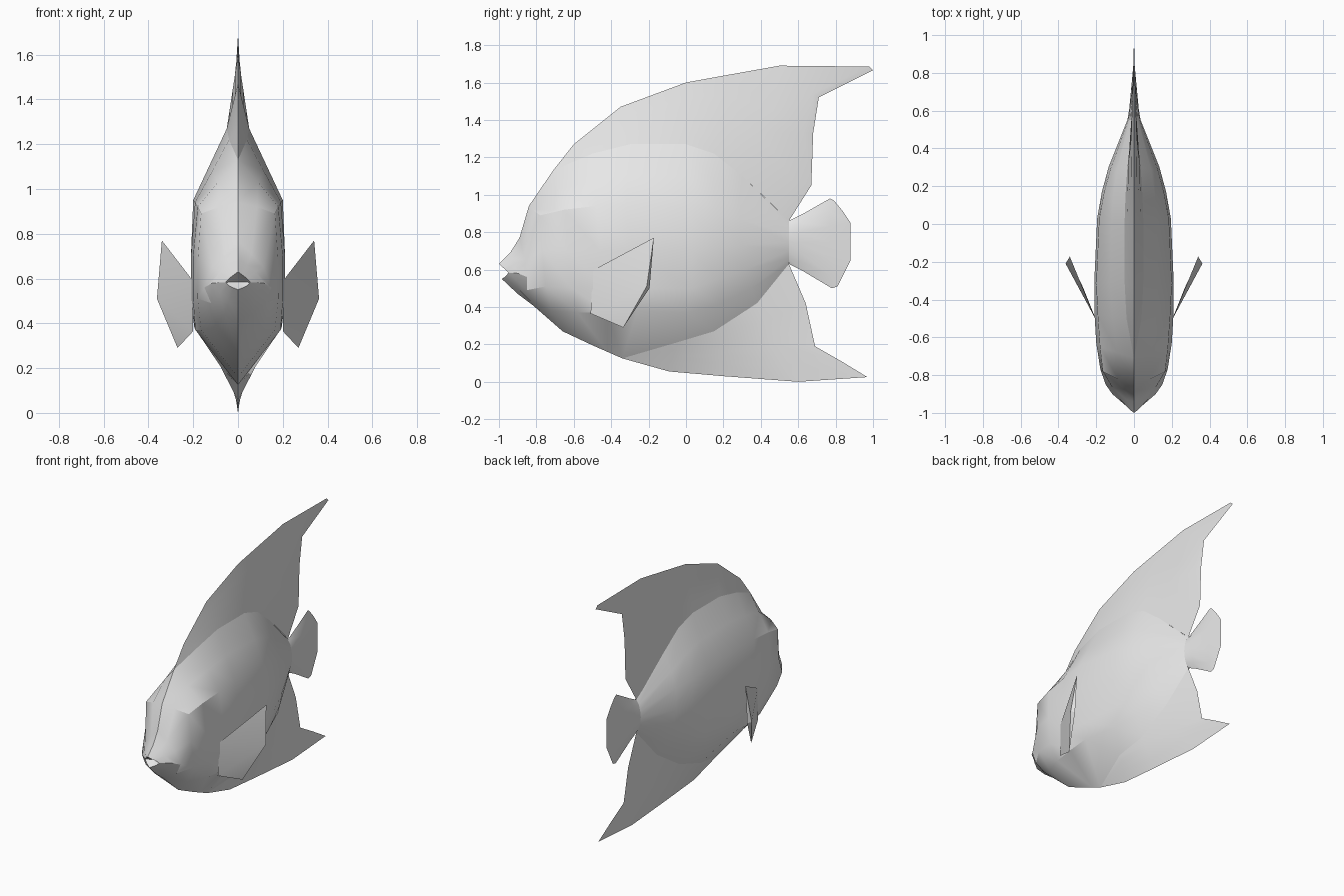
import bpy, bmesh, math
from mathutils import Vector

grey = bpy.data.materials.new("pale_grey")
grey.diffuse_color = (0.8, 0.8, 0.8, 1)


def finish(name, bm):
    """Make a mirrored, shaded object out of its +x half."""
    mesh = bpy.data.meshes.new(name)
    bm.to_mesh(mesh)
    bm.free()
    ob = bpy.data.objects.new(name, mesh)
    bpy.context.collection.objects.link(ob)
    mesh.materials.append(grey)
    bpy.ops.object.select_all(action='DESELECT')
    ob.select_set(True)
    bpy.context.view_layer.objects.active = ob
    mod = ob.modifiers.new("mirror", 'MIRROR')
    mod.merge_threshold = 0.0005
    bpy.ops.object.modifier_apply(modifier=mod.name)
    bpy.ops.object.shade_smooth_by_angle(angle=math.radians(28))
    return ob


def loft(name, columns):
    """Skin columns of points; columns run front to back, points top to bottom."""
    bm = bmesh.new()
    grid = [[bm.verts.new(p) for p in col] for col in columns]
    for a, b in zip(grid, grid[1:]):
        for j in range(len(a) - 1):
            bm.faces.new((a[j], a[j + 1], b[j + 1], b[j]))
    bmesh.ops.remove_doubles(bm, verts=bm.verts, dist=0.0005)
    return finish(name, bm)


def spread(a, b, n=5):
    """Even points from a to b."""
    return [Vector(a).lerp(Vector(b), i / (n - 1)) for i in range(n)]


# Head: mouth cavity, lips, snout, face, forehead
head = [
    [(0, -.93, .585)] * 7,
    [(0, -1, .63), (.02, -.985, .615), (.04, -.965, .6), (.055, -.95, .583),
     (.04, -.96, .568), (.02, -.97, .558), (0, -.985, .55)],
    [(0, -.94, .69), (.04, -.93, .66), (.08, -.92, .63), (.115, -.9, .58),
     (.08, -.9, .535), (.04, -.9, .5), (0, -.9, .47)],
    [(0, -.89, .77), (.06, -.875, .71), (.115, -.865, .65), (.15, -.85, .56),
     (.12, -.85, .49), (.06, -.84, .44), (0, -.82, .41)],
    [(0, -.84, .94), (.085, -.82, .92), (.165, -.78, .89), (.178, -.77, .7),
     (.18, -.75, .51), (.11, -.72, .38), (0, -.66, .27)],
]
# Trunk: gill line to tail root
trunk = [
    [(0, -.71, 1.13), (.09, -.68, 1.03), (.18, -.65, .92), (.2, -.63, .7),
     (.2, -.61, .5), (.165, -.58, .37), (0, -.5, .195)],
    [(.04, -.5, 1.22), (.115, -.49, 1.08), (.192, -.48, .94), (.21, -.46, .7),
     (.21, -.44, .5), (.19, -.42, .37), (0, -.42, .16)],
    [(.05, -.3, 1.27), (.125, -.31, 1.11), (.2, -.32, .95), (.21, -.3, .7),
     (.205, -.27, .5), (.195, -.26, .38), (0, -.34, .125)],
    [(.05, 0, 1.27), (.12, .01, 1.1), (.185, .02, .93), (.195, .03, .7),
     (.185, .03, .5), (.155, .01, .37), (.08, -.05, .21)],
    [(.045, .15, 1.22), (.11, .15, 1.06), (.16, .16, .9), (.17, .17, .72),
     (.155, .18, .55), (.12, .17, .41), (.055, .15, .27)],
    [(.035, .3, 1.1), (.09, .29, .98), (.125, .29, .87), (.135, .3, .73),
     (.115, .32, .6), (.08, .35, .5), (.04, .38, .42)],
    [(0, .55, .86), (.02, .55, .83), (.03, .55, .79), (.035, .55, .745),
     (.03, .55, .7), (.02, .55, .66), (0, .55, .63)],
]
loft("body", head + trunk)

# Dorsal fin: outer rim down to the body crease
rim = [(-.71, 1.13), (-.60, 1.27), (-.35, 1.47), (0, 1.6), (.22, 1.64)]
dorsal = [spread((0, y, z), col[0]) for (y, z), col in zip(rim, trunk)]
dorsal += [
    [(0, .5, 1.69), (.015, .47, 1.45), (.022, .39, 1.34), (.03, .33, 1.22), trunk[5][0]],
    [(0, .98, 1.685), (.008, .68, 1.54), (.01, .63, 1.33), (.012, .58, 1.07), (.012, .5, .91)],
    [(0, 1, 1.665), (0, .71, 1.52), (0, .68, 1.33), (0, .67, 1.05), trunk[6][0]],
]
loft("dorsal_fin", dorsal)

# Anal fin: body crease down to the outer rim
rim = [(-.34, .125), (-.09, .055), (.2, .03)]
anal = [spread(col[6], (0, y, z)) for (y, z), col in zip(rim, trunk[2:])]
anal += [
    [trunk[5][6], (.03, .42, .32), (.02, .46, .2), (.012, .52, .1), (0, .6, 0)],
    [trunk[6][6], (0, .64, .42), (0, .69, .19), (0, .83, .11), (0, .97, .025)],
]
loft("anal_fin", anal)

# Tail fin: narrow root flaring to a blunt edge
loft("tail_fin", [
    trunk[6],
    [(0, .62, .895), (.015, .615, .85), (.022, .61, .8), (.025, .61, .745),
     (.022, .61, .69), (.015, .615, .64), (0, .62, .595)],
    [(0, .77, .98), (.008, .77, .91), (.01, .77, .83), (.01, .77, .745),
     (.01, .77, .66), (.008, .77, .57), (0, .78, .5)],
    [(0, .79, .97), (0, .84, .91), (0, .88, .85), (0, .88, .745),
     (0, .88, .65), (0, .84, .57), (0, .81, .51)],
])

# Pectoral fins: thin wedges, thickest at the rear corner
bm = bmesh.new()
A, B, C, C2, D, E = [bm.verts.new(p) for p in (
    (.205, -.5, .595), (.34, -.172, .77), (.362, -.21, .51),
    (.338, -.195, .5), (.27, -.335, .29), (.2, -.51, .365))]
for f in ((A, B, C), (A, C, E), (C, D, E), (B, A, C2), (A, E, C2),
          (C2, E, D), (B, C2, C), (C, C2, D)):
    bm.faces.new(f)
bmesh.ops.recalc_face_normals(bm, faces=bm.faces)
finish("pectoral_fin", bm)
